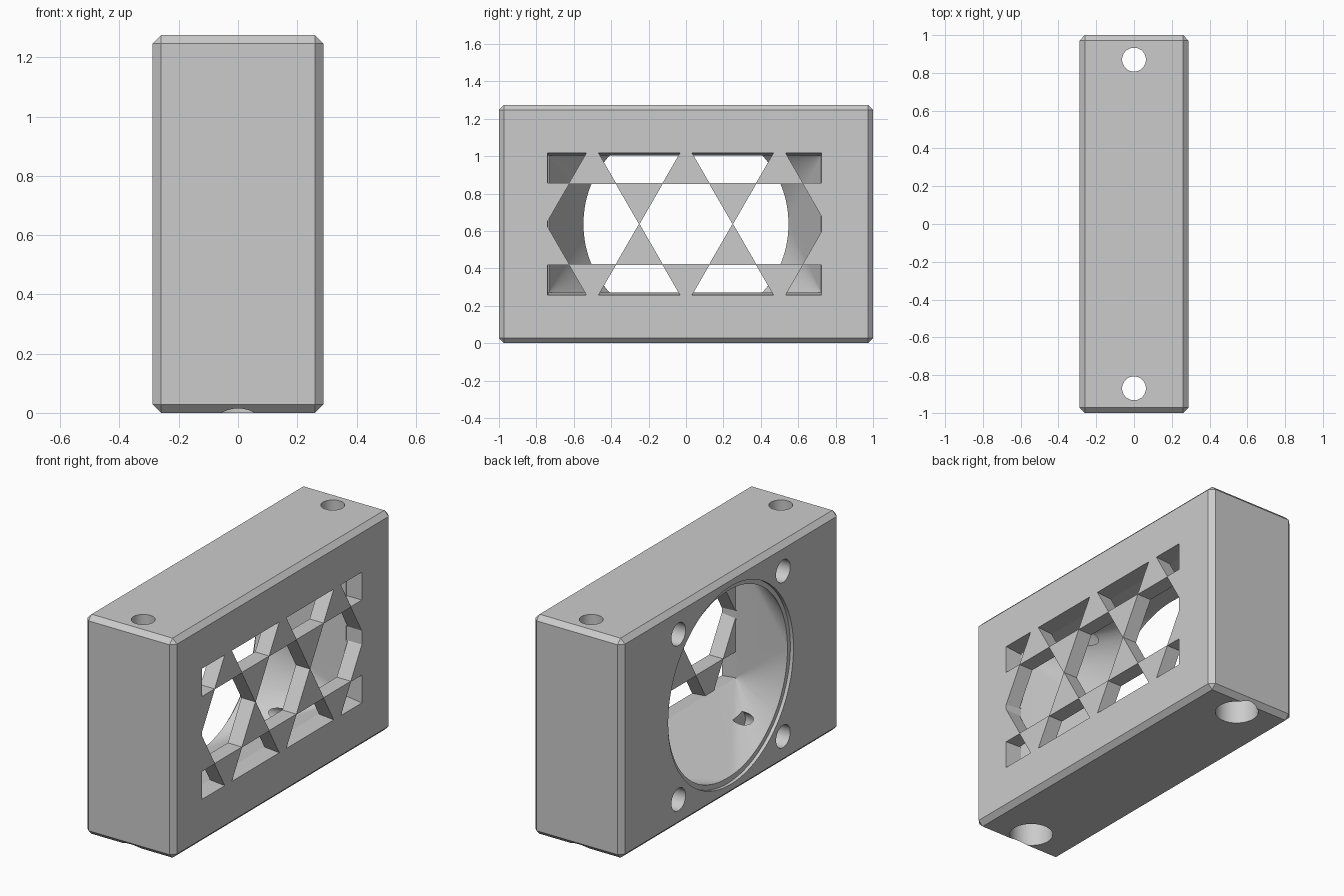
import bpy, bmesh, math
from mathutils import Matrix, Vector

HX, HEIGHT = 0.288, 1.275
MID = HEIGHT / 2
CHAMFER = 0.028
GRILLE_BACK = 0.198

if "Cube" in bpy.data.objects:
    bpy.data.objects.remove(bpy.data.objects["Cube"], do_unlink=True)

grey = bpy.data.materials.new("light_grey")
grey.use_nodes = True
grey.diffuse_color = (0.6, 0.6, 0.6, 1)
grey.node_tree.nodes["Principled BSDF"].inputs["Base Color"].default_value = (0.6, 0.6, 0.6, 1)


def make_object(name, bm):
    bmesh.ops.recalc_face_normals(bm, faces=bm.faces)
    mesh = bpy.data.meshes.new(name)
    bm.to_mesh(mesh)
    bm.free()
    mesh.materials.append(grey)
    obj = bpy.data.objects.new(name, mesh)
    bpy.context.scene.collection.objects.link(obj)
    return obj


def add_prism(bm, axis, a, b, centre, radius, sides=48, turn=0.0):
    """Prism from a to b along x or z; centre gives the other two coordinates."""
    if axis == "X":
        place = Matrix.Translation(((a + b) / 2, *centre)) @ Matrix.Rotation(math.pi / 2, 4, "Y")
    else:
        place = Matrix.Translation((*centre, (a + b) / 2))
    bmesh.ops.create_cone(bm, cap_ends=True, segments=sides, radius1=radius, radius2=radius,
                          depth=b - a, matrix=place @ Matrix.Rotation(turn, 4, "Z"))


def hull(name, points):
    bm = bmesh.new()
    for p in points:
        bm.verts.new(p)
    bmesh.ops.convex_hull(bm, input=bm.verts)
    bmesh.ops.dissolve_limit(bm, angle_limit=0.001, verts=bm.verts, edges=bm.edges)
    return make_object(name, bm)


def rectangle(x, y0, y1, half_z):
    return [Vector((x, y, MID + s * half_z)) for y in (y0, y1) for s in (-1, 1)]


def combine(target, other, operation):
    mod = target.modifiers.new(operation.lower(), "BOOLEAN")
    mod.operation, mod.object, mod.solver = operation, other, "EXACT"
    bpy.context.view_layer.objects.active = target
    bpy.ops.object.modifier_apply(modifier=mod.name)
    bpy.data.objects.remove(other, do_unlink=True)


# Chamfered housing block
bm = bmesh.new()
bmesh.ops.create_cube(bm, size=1, matrix=Matrix.Translation((0, 0, MID))
                      @ Matrix.Diagonal((2 * HX, 2, HEIGHT, 1)))
bmesh.ops.bevel(bm, geom=bm.edges[:], offset=CHAMFER, segments=1, affect="EDGES")
housing = make_object("fan_duct_housing", bm)

# Funnel from the round fan opening to the rectangular grille
ring = [Vector((-0.275, 0.545 * math.cos(t), MID + 0.545 * math.sin(t)))
        for t in (math.tau * i / 96 for i in range(96))]
funnel = hull("funnel_cutter", ring + rectangle(GRILLE_BACK, -0.735, 0.725, 0.367))
combine(housing, funnel, "DIFFERENCE")

# Shallow lip around the fan opening
bm = bmesh.new()
add_prism(bm, "X", -0.35, -0.268, (0, MID), 0.575, 96)
combine(housing, make_object("lip_cutter", bm), "DIFFERENCE")

# Honeycomb grille, trimmed to a slightly tapered window
bm = bmesh.new()
pitch, apothem = 0.5, 0.215
for row in (-1, 0, 1):
    count = 4 if row else 3
    for i in range(count):
        y = (i - (count - 1) / 2) * pitch
        z = MID + row * pitch * math.sqrt(3) / 2
        add_prism(bm, "X", GRILLE_BACK - 0.012, 0.35, (y, z),
                  apothem / math.cos(math.pi / 6), 6)
# Point the hexagons upwards
for v in bm.verts:
    v.co.x = GRILLE_BACK - 0.012 if v.co.x < 0.25 else 0.35
cells = make_object("honeycomb_cutter", bm)
window = hull("window_cutter", rectangle(GRILLE_BACK - 0.01, -0.735, 0.725, 0.366)
              + rectangle(HX + 0.01, -0.74, 0.725, 0.381))
combine(cells, window, "INTERSECT")
combine(housing, cells, "DIFFERENCE")

# Blind screw holes around the fan opening
bm = bmesh.new()
for sy in (-1, 1):
    for sz in (-1, 1):
        add_prism(bm, "X", -0.35, 0.0, (sy * 0.48, MID + sz * 0.48), 0.065)
combine(housing, make_object("screw_cutter", bm), "DIFFERENCE")

# Vertical mounting holes, widened from below for the bolt heads
for radius, top in ((0.063, HEIGHT + 0.1), (0.117, 0.2)):
    bm = bmesh.new()
    for sy in (-1, 1):
        add_prism(bm, "Z", -0.1, top, (0, sy * 0.87), radius)
    combine(housing, make_object("bolt_cutter", bm), "DIFFERENCE")

# Smooth round walls, sharp edges elsewhere
bpy.ops.object.select_all(action="DESELECT")
housing.select_set(True)
bpy.context.view_layer.objects.active = housing
bpy.ops.object.shade_smooth_by_angle(angle=math.radians(25))
